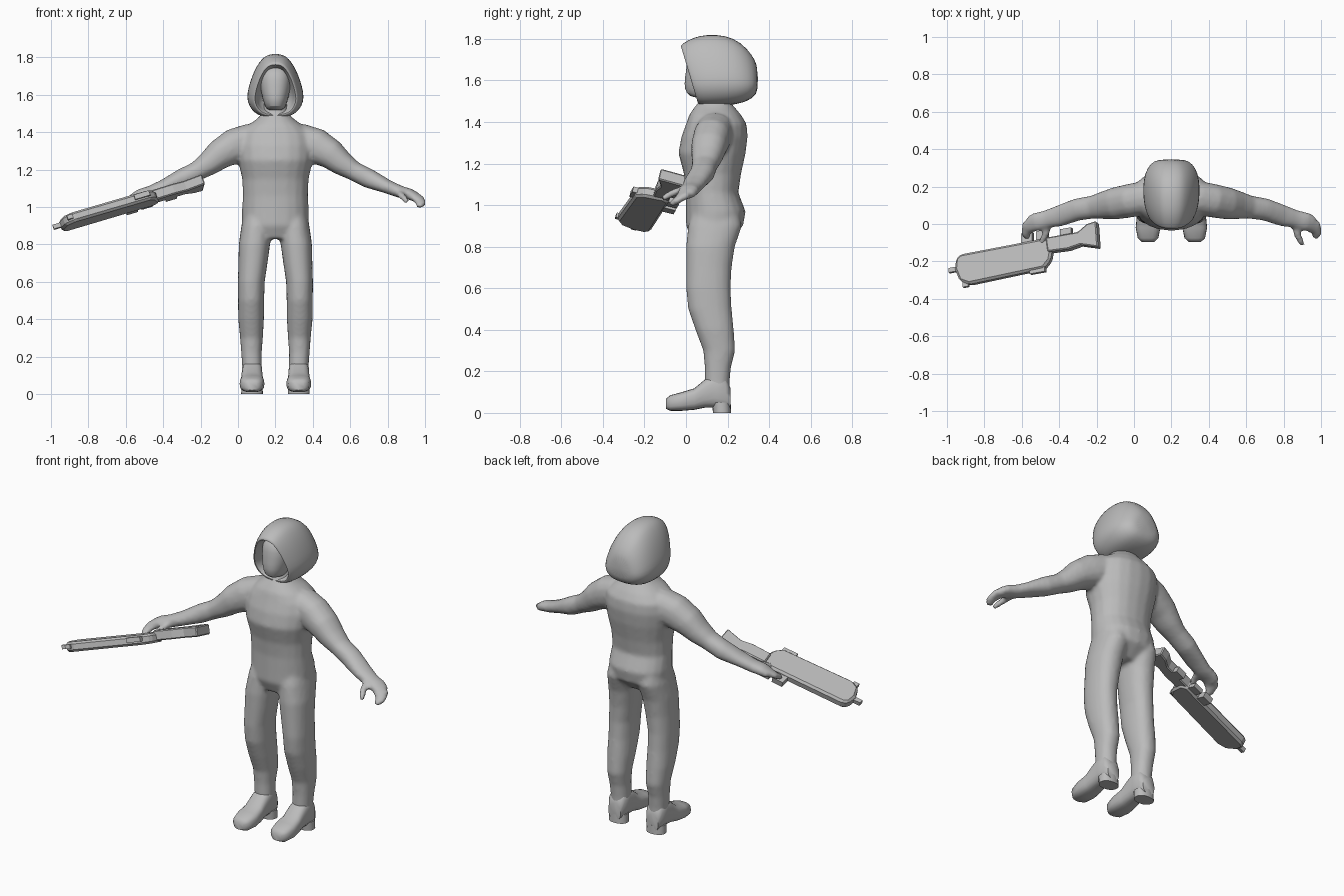
import bpy, bmesh, math
from mathutils import Vector

if "Cube" in bpy.data.objects:
    bpy.data.objects.remove(bpy.data.objects["Cube"])

CX = 0.2  # body centre line
grey = bpy.data.materials.new("plain_grey")
grey.diffuse_color = (0.5, 0.5, 0.5, 1)
grey.use_nodes = True
grey.node_tree.nodes["Principled BSDF"].inputs["Base Color"].default_value = grey.diffuse_color


def finish(name, bm, smooth=True, angle=40):
    bmesh.ops.recalc_face_normals(bm, faces=bm.faces)
    me = bpy.data.meshes.new(name)
    bm.to_mesh(me)
    bm.free()
    me.materials.append(grey)
    ob = bpy.data.objects.new(name, me)
    bpy.context.collection.objects.link(ob)
    if smooth:
        bpy.ops.object.select_all(action='DESELECT')
        ob.select_set(True)
        bpy.context.view_layer.objects.active = ob
        bpy.ops.object.shade_smooth_by_angle(angle=math.radians(angle))
    return ob


def skin(bm, rings):
    """Bridge rings of points and cap both ends."""
    vs = [[bm.verts.new(p) for p in r] for r in rings]
    n = len(vs[0])
    for a, b in zip(vs, vs[1:]):
        for i in range(n):
            bm.faces.new((a[i], a[(i + 1) % n], b[(i + 1) % n], b[i]))
    bm.faces.new(vs[0])
    bm.faces.new(vs[-1])


def oval(c, u, v, n=20, p=0.9):
    out = []
    for i in range(n):
        t = 2 * math.pi * i / n
        a, b = math.cos(t), math.sin(t)
        out.append(c + u * math.copysign(abs(a) ** p, a) + v * math.copysign(abs(b) ** p, b))
    return out


def column(bm, rows):
    """Upright loft: rows of z, centre x, half width, front y, back y."""
    skin(bm, [oval(Vector((x, (f + b) / 2, z)), Vector((w, 0, 0)), Vector((0, (b - f) / 2, 0)))
              for z, x, w, f, b in rows])


def limb(bm, rows, s):
    """Tube along a path: rows of x offset, y, z, radius sideways, radius upward."""
    pts = [Vector((CX + s * r[0], r[1], r[2])) for r in rows]
    rings = []
    for i, r in enumerate(rows):
        t = (pts[min(i + 1, len(pts) - 1)] - pts[max(i - 1, 0)]).normalized()
        u = t.cross(Vector((0, 0, 1))).normalized()
        rings.append(oval(pts[i], u * r[3], u.cross(t) * r[4], 16))
    skin(bm, rings)


TORSO = [(.83, .14, .03, .2), (.9, .178, .0, .275), (.97, .18, .0, .287), (1.06, .174, .0, .252),
         (1.15, .178, -.01, .265), (1.25, .2, -.037, .287), (1.33, .205, -.022, .297),
         (1.39, .195, .0, .292), (1.435, .15, .015, .265), (1.47, .1, .04, .235),
         (1.5, .07, .065, .21), (1.57, .062, .075, .19)]
LEG = [(.05, .125, .053, .1, .21), (.15, .125, .053, .09, .21), (.22, .128, .055, .09, .217),
       (.3, .128, .061, .083, .237), (.4, .13, .069, .045, .23), (.5, .13, .07, .01, .22),
       (.6, .129, .072, .0, .215), (.7, .12, .078, .0, .22), (.8, .112, .084, .0, .235),
       (.9, .1, .082, .01, .27), (1.0, .09, .07, .04, .25)]
ARM = [(.06, .145, 1.365, .085, .075), (.14, .14, 1.355, .09, .09), (.22, .125, 1.325, .09, .095),
       (.3, .11, 1.28, .086, .08), (.36, .1, 1.23, .075, .065), (.42, .09, 1.192, .062, .052),
       (.5, .078, 1.152, .06, .052), (.6, .043, 1.108, .057, .037), (.67, .025, 1.08, .048, .033),
       (.72, .012, 1.068, .05, .03), (.755, .0, 1.05, .045, .024)]
FINGERS = [(.73, .008, 1.066, .045, .024), (.768, -.02, 1.04, .04, .02), (.778, -.05, 1.018, .028, .018),
           (.768, -.075, 1.002, .018, .013)]
THUMB = [(.66, -.005, 1.075, .02, .02), (.675, -.06, 1.06, .019, .018), (.692, -.095, 1.042, .017, .016),
         (.704, -.115, 1.028, .012, .012)]

# Body suit: torso, legs, arms and hands fused into one smooth skin
bm = bmesh.new()
column(bm, [(z, CX, w, f, b) for z, w, f, b in TORSO])
for s in (-1, 1):
    column(bm, [(z, CX + s * x, w, f, b) for z, x, w, f, b in LEG])
    for rows in (ARM, FINGERS, THUMB):
        limb(bm, rows, s)
body = finish("body", bm)
m = body.modifiers.new("fuse", 'REMESH')
m.mode, m.voxel_size, m.use_smooth_shade = 'VOXEL', 0.011, True
m = body.modifiers.new("blend", 'SMOOTH')
m.factor, m.iterations = 0.5, 6

# Boots with separate heel blocks
BOOT = [(-.097, .032, .02, .068), (-.075, .055, .01, .085), (-.02, .066, .01, .1), (.04, .06, .015, .118),
        (.09, .056, .025, .16), (.14, .055, .025, .19), (.19, .054, .02, .17), (.214, .04, .02, .12)]
for s, side in ((-1, "right"), (1, "left")):
    x = CX + s * .125
    bm = bmesh.new()
    skin(bm, [oval(Vector((x, y, (a + b) / 2)), Vector((w, 0, 0)), Vector((0, 0, (b - a) / 2)), 20, .7)
              for y, w, a, b in BOOT])
    finish(side + "_boot", bm, angle=55)
    bm = bmesh.new()
    column(bm, [(0, x, .058, .13, .217), (.05, x, .056, .125, .215)])
    finish(side + "_heel", bm)

# Face inside the hood
bm = bmesh.new()
column(bm, [(z, CX, w, f, b) for z, w, f, b in
            [(1.515, .04, .035, .15), (1.535, .055, .0, .18), (1.58, .07, -.012, .2), (1.65, .084, .0, .21),
             (1.71, .083, .005, .2), (1.76, .055, .05, .17)]])
finish("face", bm).modifiers.new("round", 'SUBSURF').levels = 1


# Hood: sections from inside the opening, round the rim, to the back of the head
def hood_ring(yt, yb, zt, zb, w, n=20):
    out = []
    for i in range(n):
        t = 2 * math.pi * i / n
        a, b = math.cos(t), math.sin(t)
        h = .5 + .5 * math.copysign(abs(b) ** .85, b)
        taper = 1 - .42 * max(0, h - .3) / .7
        out.append((CX + w * taper * math.copysign(abs(a) ** .65, a), yb + (yt - yb) * h, zb + (zt - zb) * h))
    return out


HOOD = [(.12, .14, 1.74, 1.51, .09), (.0, .08, 1.752, 1.505, .104), (-.03, .055, 1.762, 1.49, .118),
        (-.025, .06, 1.775, 1.482, .128), (.035, .09, 1.81, 1.475, .148), (.1, .14, 1.823, 1.475, .16),
        (.19, .21, 1.82, 1.478, .163), (.265, .275, 1.785, 1.49, .152), (.318, .325, 1.725, 1.515, .122),
        (.346, .348, 1.67, 1.55, .075)]
bm = bmesh.new()
skin(bm, [hood_ring(*r) for r in HOOD])
finish("hood", bm, angle=60).modifiers.new("round", 'SUBSURF').levels = 1

# Rifle, lying on its side in a tilted plane
N = Vector((-.345, .25, 1)).normalized()


def slab(name, outline, d0, d1, bevel=0.0):
    bm = bmesh.new()
    base = [Vector((x, y, 1.09 + .345 * (x + .485) - .25 * (y + .23))) for x, y in outline]
    skin(bm, [[p + N * d for p in base] for d in (d0, d1)])
    ob = finish(name, bm, False)
    if bevel:
        m = ob.modifiers.new("bevel", 'BEVEL')
        m.width, m.segments = bevel, 1


def bar(name, x0, x1, y0, y1, d0, d1):
    """Block following the rifle's slight turn; y is measured from its long axis."""
    axis = lambda x: -.235 + .18 * (x + .95)
    slab(name, [(x0, axis(x0) + y0), (x1, axis(x1) + y0), (x1, axis(x1) + y1), (x0, axis(x0) + y1)], d0, d1)


slab("rifle_body", [(-.96, -.24), (-.955, -.185), (-.93, -.16), (-.46, -.07), (-.435, -.10), (-.45, -.19),
                    (-.485, -.235), (-.885, -.32), (-.935, -.302)], -.055, 0, .012)
slab("rifle_stock", [(-.47, -.075), (-.30, -.045), (-.25, -.002), (-.2, .015), (-.19, -.125),
                     (-.285, -.112), (-.35, -.135), (-.46, -.15)], -.045, .012, .006)
bar("muzzle", -.997, -.94, -.012, .012, -.04, -.016)
bar("pistol_grip", -.40, -.34, .03, .11, -.045, -.01)
bar("trigger_guard", -.53, -.47, .06, .125, -.045, -.02)
bar("magazine", -.61, -.55, .06, .125, -.05, -.015)
bar("rear_sight", -.56, -.48, -.1, -.07, -.035, -.008)
bar("front_sight", -.92, -.89, -.105, -.07, -.035, -.012)
